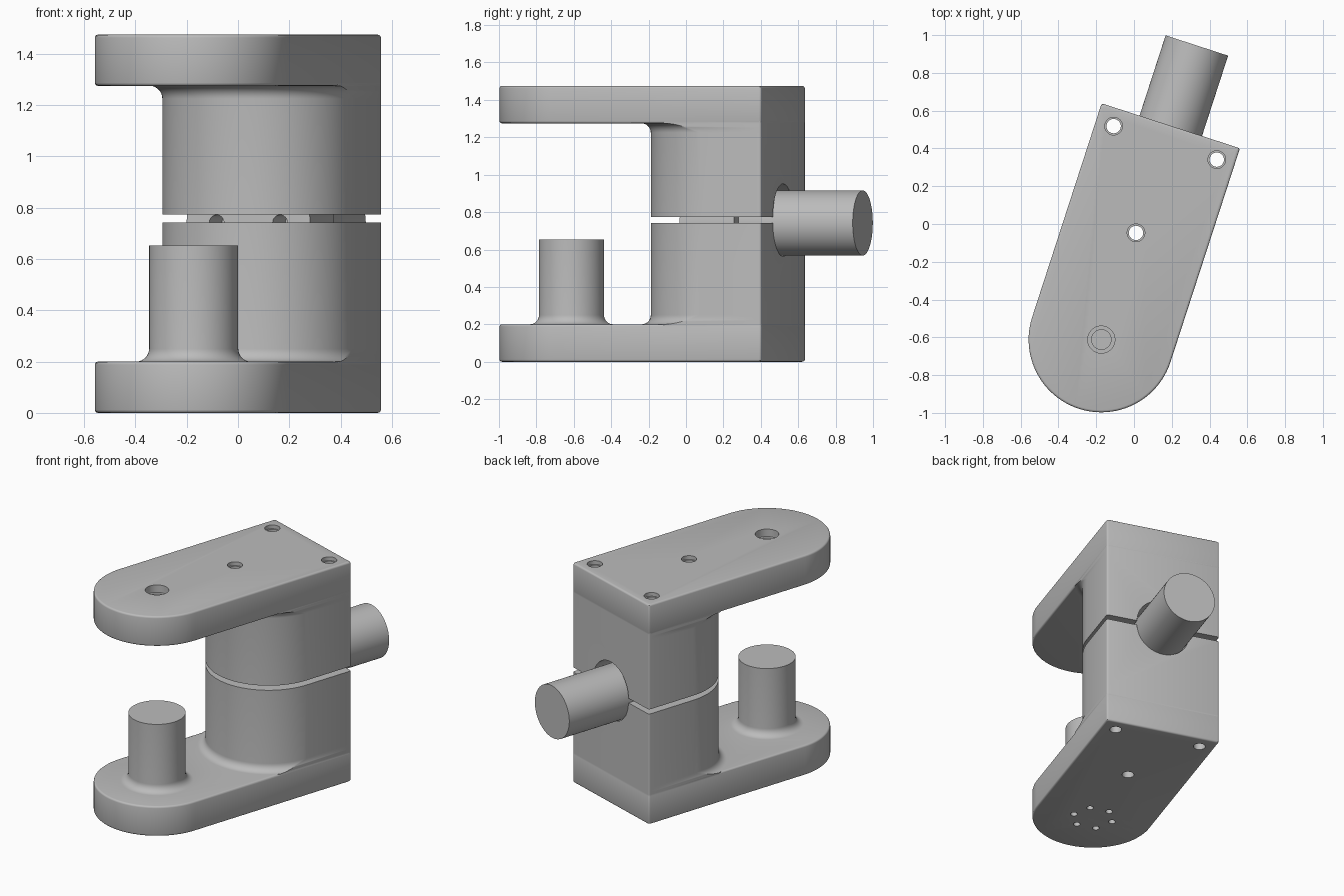
import bpy, bmesh, math
from math import sin, cos, asin, pi, radians
from mathutils import Matrix, Vector

cube = bpy.data.objects.get("Cube")
if cube:
    bpy.data.objects.remove(cube, do_unlink=True)

HALF, BACK, TOTAL = 0.385, 1.19, 1.475    # half width, rear face, full height
PLATE, EDGE, FILLET = 0.2, 0.012, 0.05
COLUMN = 0.85                             # centre of the column's round front
LOW_TOP, HIGH_BOTTOM = 0.742, 0.773       # the clamping slit
BOLTS = [(0, 0.594), (-0.287, 1.095), (0.287, 1.095)]
CIRCLE = [(0.13 * cos(i * pi / 3), 0.13 * sin(i * pi / 3)) for i in range(6)]

steel = bpy.data.materials.new("satin grey")
steel.use_nodes = True
GREY = (0.5, 0.5, 0.5, 1)
steel.diffuse_color = GREY
bsdf = next(n for n in steel.node_tree.nodes if n.type == 'BSDF_PRINCIPLED')
bsdf.inputs["Base Color"].default_value = GREY
bsdf.inputs["Roughness"].default_value = 0.6


def loft(name, rings):
    """Closed solid through rings of equal point count."""
    bm = bmesh.new()
    loops = [[bm.verts.new(p) for p in ring] for ring in rings]
    n = len(loops[0])
    for a, b in zip(loops, loops[1:]):
        for i in range(n):
            j = (i + 1) % n
            bm.faces.new((a[i], a[j], b[j], b[i]))
    bm.faces.new(loops[0][::-1])
    bm.faces.new(loops[-1])
    bmesh.ops.recalc_face_normals(bm, faces=bm.faces)
    mesh = bpy.data.meshes.new(name)
    bm.to_mesh(mesh)
    bm.free()
    mesh.materials.append(steel)
    obj = bpy.data.objects.new(name, mesh)
    bpy.context.collection.objects.link(obj)
    return obj


def turned(name, profile, origin=(0, 0, 0), lying=False, sides=64):
    """Turned part from (radius, height); lying parts point to the rear."""
    turn = Matrix.Rotation(radians(-90), 3, 'X') if lying else Matrix.Identity(3)
    rings = [[turn @ Vector((r * cos(2 * pi * i / sides), r * sin(2 * pi * i / sides), h))
              + Vector(origin) for i in range(sides)] for r, h in profile]
    return loft(name, rings)


def combine(obj, other, operation):
    mod = obj.modifiers.new("combine", 'BOOLEAN')
    mod.operation, mod.solver, mod.object = operation, 'EXACT', other
    bpy.context.view_layer.objects.active = obj
    bpy.ops.object.modifier_apply(modifier=mod.name)
    bpy.data.objects.remove(other, do_unlink=True)


def drill(obj, x, y, r, z0, z1):
    combine(obj, turned("drill", [(r, z0), (r, z1)], (x, y, 0), sides=32), 'DIFFERENCE')


def outline(z, centre, radius, half, back, flip):
    """Round front, straight sides and softened rear corners."""
    a = asin(min(1, half / radius))
    pts = [(radius * sin(a * t / 24), centre - radius * cos(a * t / 24))
           for t in range(-24, 25)]
    corner = [(half - EDGE * (1 - cos(k * pi / 6)), back - EDGE * (1 - sin(k * pi / 6)))
              for k in range(4)]
    pts += corner + [(-x, y) for x, y in reversed(corner)]
    return [(x, y, TOTAL - z if flip else z) for x, y in pts]


def fillet_steps(steps=8):
    """Offset and height of a concave fillet above the plate."""
    for k in range(steps + 1):
        t = k * pi / 2 / steps
        yield FILLET * (1 - sin(t)), PLATE + FILLET * (1 - cos(t))


def clamp_half(name, height, flip):
    # Arm plate with rounded rims
    rims = [(EDGE * (1 - sin(k * pi / 6)), EDGE * (1 - cos(k * pi / 6))) for k in range(4)]
    rims += [(i, PLATE - z) for i, z in reversed(rims)]
    body = loft(name, [outline(z, 0, HALF - i, HALF - i, BACK - i, flip) for i, z in rims])
    # Column, flaring into the plate
    side = HALF - 0.0003
    levels = [(FILLET, PLATE / 2)] + list(fillet_steps()) + [(0, height)]
    column = loft("column", [outline(z, COLUMN, side + off, side, BACK - 0.0003, flip)
                             for off, z in levels])
    combine(body, column, 'UNION')
    # Stepped seat for the shaft and its flange
    seat_z = HIGH_BOTTOM if flip else LOW_TOP
    seat = turned("seat", [(0.258, 0.685), (0.258, 1.0), (0.178, 1.0), (0.178, 1.5)],
                  (0, 0, seat_z), lying=True)
    combine(body, seat, 'DIFFERENCE')
    for x, y in BOLTS:
        drill(body, x, y, 0.038, -0.1, TOTAL + 0.1)
    return body


# Lower half with its upright pin and screw holes underneath
lower = clamp_half("lower_clamp_half", LOW_TOP, False)
pin = turned("pin", [(0.174 + FILLET, PLATE / 2)]
             + [(0.174 + off, z) for off, z in fillet_steps()] + [(0.174, 0.653)])
combine(lower, pin, 'UNION')
for x, y in CIRCLE:
    drill(lower, x, y, 0.022, -0.1, 0.1)

# Upper half with counterbored holes
upper = clamp_half("upper_clamp_half", TOTAL - HIGH_BOTTOM, True)
for x, y in BOLTS:
    drill(upper, x, y, 0.047, TOTAL - 0.025, TOTAL + 0.1)
drill(upper, 0, 0, 0.072, TOTAL - 0.05, TOTAL + 0.1)
drill(upper, 0, 0, 0.052, 1.1, TOTAL + 0.1)

# Flanged shaft leaving at the rear
shaft = turned("rear_shaft", [(0.253, 0.69), (0.253, 0.995), (0.174, 0.995), (0.174, 1.637)],
               (0, 0, LOW_TOP), lying=True)
for x, z in CIRCLE:
    hole = turned("drill", [(0.03, 0.6), (0.03, 0.85)], (x, 0, LOW_TOP + z), True, 32)
    combine(shaft, hole, 'DIFFERENCE')

# Turn the assembly into place and shade it
place = Matrix.Translation((-0.173, -0.612, 0)) @ Matrix.Rotation(radians(-18), 4, 'Z')
for obj in (lower, upper, shaft):
    obj.data.transform(place)
    bpy.ops.object.select_all(action='DESELECT')
    obj.select_set(True)
    bpy.context.view_layer.objects.active = obj
    bpy.ops.object.shade_smooth_by_angle(angle=radians(32))
